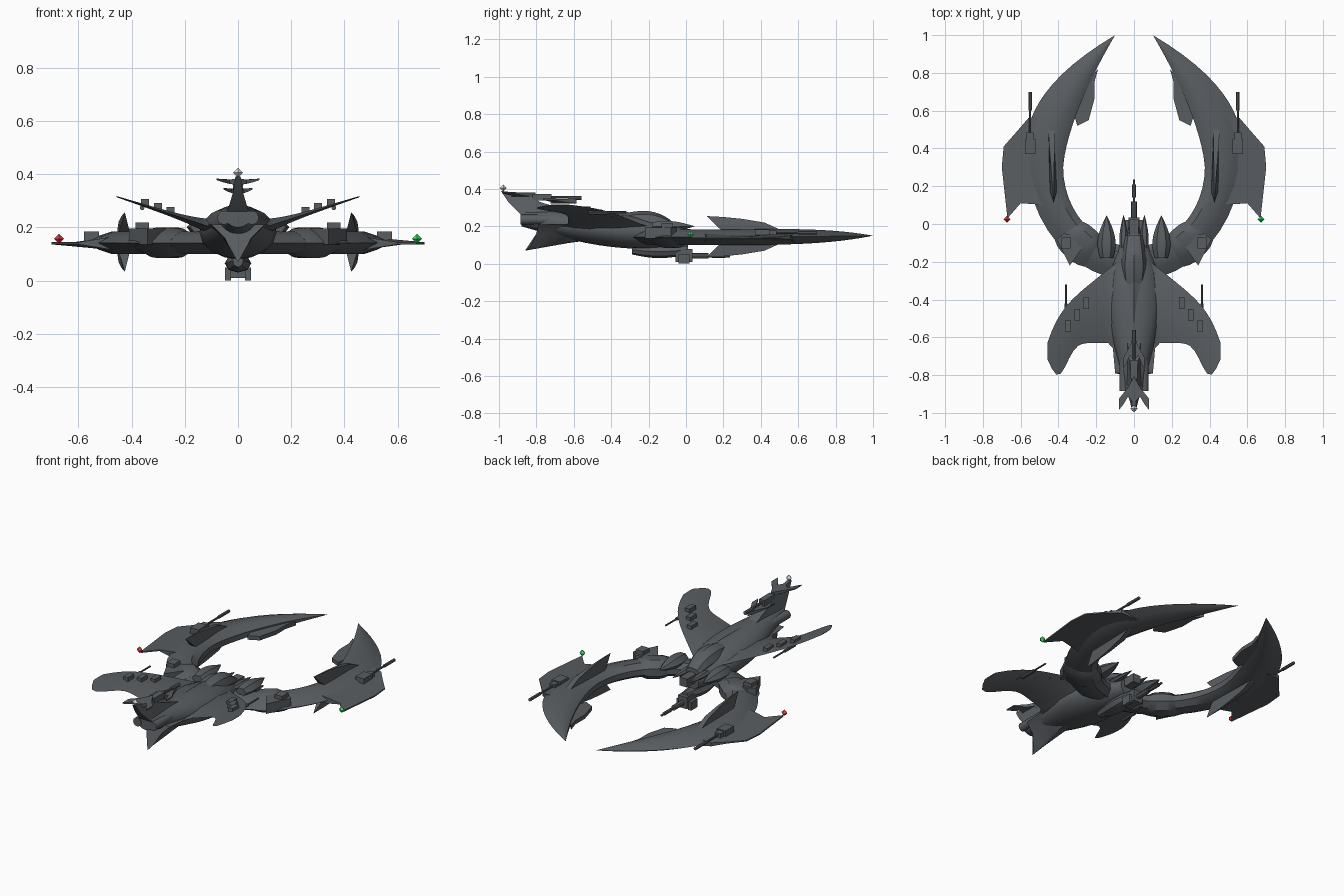
import bpy
import bmesh
from math import pi, sin, cos, exp, radians
from mathutils import Vector, Matrix

default_cube = bpy.data.objects.get("Cube")
if default_cube:
    bpy.data.objects.remove(default_cube)


def material(name, red, green, blue):
    made = bpy.data.materials.new(name)
    made.use_nodes = True
    colour = (red, green, blue, 1)
    made.diffuse_color = colour
    made.node_tree.nodes["Principled BSDF"].inputs["Base Color"].default_value = colour
    return made


hull_grey = material("hull grey", .1, .11, .12)
lamp_red = material("lamp red", .85, .05, .06)
lamp_green = material("lamp green", .04, .75, .13)
lamp_white = material("lamp white", .9, .9, .9)


def finish(name, mesh, colour=hull_grey, mirror=False, sharp=35):
    bmesh.ops.recalc_face_normals(mesh, faces=mesh.faces)
    data = bpy.data.meshes.new(name)
    mesh.to_mesh(data)
    mesh.free()
    part = bpy.data.objects.new(name, data)
    bpy.context.collection.objects.link(part)
    data.materials.append(colour)
    if mirror:
        part.modifiers.new("Mirror", "MIRROR").use_mirror_merge = False
    bpy.ops.object.select_all(action="DESELECT")
    part.select_set(True)
    bpy.context.view_layer.objects.active = part
    bpy.ops.object.shade_smooth_by_angle(angle=radians(sharp))


def loft(name, rings, mirror=False):
    mesh = bmesh.new()
    rows = [[mesh.verts.new(point) for point in ring] for ring in rings]
    for near, far in zip(rows, rows[1:]):
        for i in range(len(near)):
            mesh.faces.new((near[i - 1], near[i], far[i], far[i - 1]))
    mesh.faces.new(rows[0])
    mesh.faces.new(rows[-1])
    bmesh.ops.remove_doubles(mesh, verts=mesh.verts, dist=.0004)
    finish(name, mesh, mirror=mirror)


def steps(count):
    return [i / count for i in range(count + 1)]


# Body lying along y; shape(t) gives its half width, top and bottom
def spindle(name, start, end, shape, sides=8, count=8, x=0, mirror=False):
    rings = []
    for t in steps(count):
        width, top, bottom = shape(t)
        middle, height = (top + bottom) / 2, (top - bottom) / 2
        turns = [2 * pi * i / sides for i in range(sides)]
        rings.append([(x + width * cos(a), start + (end - start) * t, middle + height * sin(a))
                      for a in turns])
    loft(name, rings, mirror)


def rod(name, start, end, radius, z, x=0, sides=8):
    spindle(name, start, end, lambda t: (radius, z + radius, z - radius),
            sides=sides, count=1, x=x, mirror=x > 0)


# Slab from an outline; place(u, v, side) puts each corner in space
def plate(name, outline, place, mirror=False):
    loft(name, [[place(u, v, side) for u, v in outline] for side in (-1, 1)], mirror)


def box(name, centre, size):
    mesh = bmesh.new()
    bmesh.ops.create_cube(mesh, size=1,
                          matrix=Matrix.Translation(centre) @ Matrix.Diagonal(size).to_4x4())
    finish(name, mesh, mirror=centre[0] > 0)


# Claw edge: elliptical behind its widest point, sweeping to the tip ahead of it
def claw_edge(s, widest, middle, back, front, power):
    if s < 0:
        angle = -s * pi / 2
        return Vector((widest * cos(angle), middle - back * sin(angle)))
    return Vector((widest - (widest - .1) * s ** power, middle + front * s))


arm_section = [(0, .3), (0, .7), (.2, 1), (.5, 1), (.75, .8), (1, .5), (.75, .2), (.5, 0), (.2, 0)]


def claw_ring(s, grow=0):
    inner = claw_edge(s, .375, .3, .42, .7, 1.5)
    outer = claw_edge(s, .575, .38, .68, .62, 2.2)
    swell = (outer - inner).normalized() * grow
    inner, outer = inner - swell, outer + swell
    middle = .142 + .008 * max(s, 0)
    height = .042 * (1 - max(s, 0) ** 3) + grow
    return [(*inner.lerp(outer, across), middle + height * (2 * up - 1))
            for across, up in arm_section]


loft("claw_arms", [claw_ring(2 * t - 1) for t in steps(24)], mirror=True)
loft("arm_collars", [claw_ring(-.7 + .22 * t, .016 * sin(pi * t) ** .5) for t in steps(6)], mirror=True)
plate("collar_crests", [(.24, -.08), (.34, -.22), (.41, -.08), (.37, -.05)],
      lambda u, v, side: (u, v, .165 + .03 * side), mirror=True)
box("collar_humps", (.36, -.1, .2), (.05, .06, .036))
plate("claw_barbs", [(.19, .82), (.21, .75), (.21, .66), (.24, .55), (.3, .52), (.33, .62), (.3, .7)],
      lambda u, v, side: (u, v, .14 + .012 * side), mirror=True)

# Side wings thin out away from the arms, with swept fins above and below the root
plate("side_wings", [(.46, .1), (.6, .11), (.67, .03), (.7, .3), (.69, .41), (.62, .49), (.56, .56), (.46, .58)],
      lambda u, v, side: (u, v, .14 + side * (.004 + .16 * max(0, .6 - u))), mirror=True)
fin_outline = [(.11, .11), (.2, .105), (.3, .095), (.42, .075), (.54, .02), (.54, 0), (.24, 0), (.17, .05)]
for name, way in [("upper_fins", 1), ("lower_fins", -1)]:
    plate(name, fin_outline,
          lambda u, v, side: (.425 + .03 * (u - .1) + side * (.018 - 120 * v ** 4),
                              u, .145 + v * way), mirror=True)

# Side wing guns
box("gun_housings", (.55, .41, .163), (.056, .08, .042))
box("gun_breeches", (.55, .46, .163), (.036, .05, .03))
rod("gun_barrels", .46, .61, radius=.006, z=.165, x=.55)
rod("gun_muzzles", .6, .7, radius=.009, z=.165, x=.55)

# Main body
spindle("fuselage", -.88, -.05,
        lambda t: (.05 + .095 * sin(pi * t ** 1.3), .285 - .1 * t ** 4, .2 - .12 * sin(2 * t)),
        sides=16, count=12)
spindle("canopy", -.35, -.06,
        lambda t: (.045 + .022 * sin(pi * t ** .8), .265 + .02 * sin(pi * t) - .05 * t ** 4, .16))
box("front_sensor", (0, -.02, .16), (.05, .09, .05))


# Swept keel with hollow sides running into the body
def keel_ring(t):
    y, width, low = -.79 + .34 * t, .1 + .03 * t, .07 + .06 * t
    half = [(width, y, .21), (.5 * width, y - .01, .16), (.15 * width, y - .04, .05 + .6 * low)]
    return half + [(0, y - .07, low)] + [(-x, *rest) for x, *rest in reversed(half)]


loft("keel", [keel_ring(t) for t in steps(6)])


# Pointed prongs at the front of the body
def prong(name, start, end, width, x, z):
    def taper(t):
        size = width * (.02 + sin(pi * (.25 + .75 * t)))
        return size, z + .7 * size, z - .7 * size
    spindle(name, start, end, taper, sides=6, x=x, mirror=True)


prong("front_prongs", -.18, .045, width=.047, x=.145, z=.2)
prong("inner_prongs", -.15, .05, width=.022, x=.055, z=.18)


# Swept main wings with a dipped trailing tip and a thick root
def wing_height(x):
    return max(.205, .168 + .323 * x)


def wing_rib(t):
    x = .457 * t
    leading = -.13 - .8 * x - .13 * t ** 8
    trailing = -.63 - .5 * max(0, .3 - t) - .17 * exp(-((t - .88) / .15) ** 2)
    thick = .002 + .015 * (1 - t) + .06 * (1 - t) ** 5
    return [(x, leading + (trailing - leading) * chord, wing_height(x) + thick * lift)
            for chord, lift in [(0, 0), (.3, 1), (.7, 1), (1, 0), (.7, -1), (.3, -1)]]


loft("main_wings", [wing_rib(t) for t in steps(20)], mirror=True)

# Launchers and guns on the main wings
for i in range(3):
    x = .253 + .048 * i
    box(f"wing_launcher_{i}", (x, -.42 - .06 * i, wing_height(x) + .012), (.03, .06, .028))
rod("wing_gun_barrels", -.44, -.32, radius=.005, z=.273, x=.36)
rod("wing_gun_mounts", -.52, -.42, radius=.009, z=.273, x=.36)

# Engine nozzles and tail
rod("engine_nozzles", -.885, -.72, radius=.026, z=.236, x=.052, sides=12)
plate("tail_pylon", [(-.99, .39), (-.84, .37), (-.78, .33), (-.62, .28), (-.62, .25), (-.87, .25), (-.95, .33)],
      lambda u, v, side: (side * (.01 + .3 * max(0, .36 - v)), u, v))
fluke_outline = [(0, .18), (.4, .12), (1, .06), (1, 0), (.7, .03), (.4, .07), (0, .04)]
for name, span, length, z in [("tail_flukes", .08, 1, .37), ("lower_flukes", .055, .7, .335)]:
    plate(name, fluke_outline,
          lambda u, v, side: (u * span, v - .985 * length - .25 * (1 - length),
                              z + .01 * u * u + side * (.012 - .009 * u)),
          mirror=True)
box("tail_gun_housing", (0, -.77, .355), (.036, .1, .034))
rod("tail_gun_barrel", -.74, -.6, radius=.007, z=.355)
rod("tail_gun_muzzle", -.63, -.56, radius=.011, z=.352)

# Ventral turret with its long gun
spindle("turret_fairing", -.29, .01,
        lambda t: (.02 + .03 * sin(pi * t), .1, .05 - .02 * sin(pi * t)))
box("turret_housing", (0, -.01, .045), (.06, .09, .07))
box("turret_cheeks", (.037, -.01, .025), (.022, .06, .05))
rod("long_gun_sleeve", .02, .12, radius=.015, z=.042)
rod("long_gun_barrel", .1, .235, radius=.006, z=.04)
rod("long_gun_muzzle", .14, .21, radius=.01, z=.04)

# Navigation lamps
for name, centre, colour in [("right_lamp", (-.672, .025, .157), lamp_red),
                             ("left_lamp", (.672, .025, .157), lamp_green),
                             ("tail_lamp", (0, -.977, .405), lamp_white)]:
    mesh = bmesh.new()
    bmesh.ops.create_uvsphere(mesh, u_segments=4, v_segments=2, radius=.019,
                              matrix=Matrix.Translation(centre))
    finish(name, mesh, colour, sharp=10)
